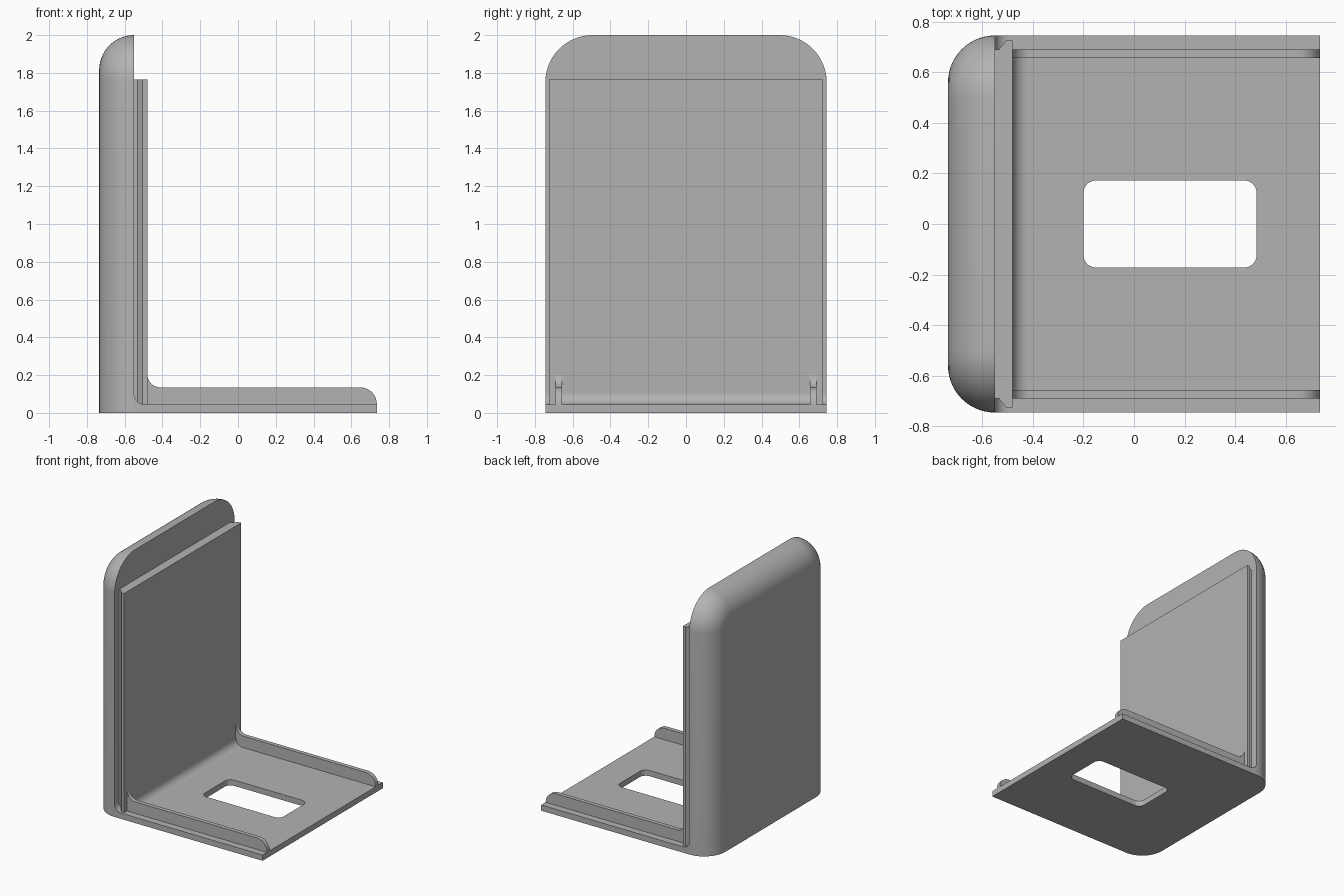
import bpy, bmesh
from math import sin, cos, pi, radians
from mathutils import Vector

cube = bpy.data.objects.get("Cube")
if cube:
    bpy.data.objects.remove(cube)

grey = bpy.data.materials.new("plain grey")
grey.use_nodes = True
colour = (0.45, 0.45, 0.45, 1)
grey.diffuse_color = colour
grey.node_tree.nodes["Principled BSDF"].inputs["Base Color"].default_value = colour

LEFT, FACE, LIP, END = -0.735, -0.55, -0.48, 0.735   # stations along x
HALF, FLOOR = 0.745, 0.045                           # half depth, floor thickness


def finish(name, bm):
    bmesh.ops.recalc_face_normals(bm, faces=bm.faces)
    mesh = bpy.data.meshes.new(name)
    bm.to_mesh(mesh)
    bm.free()
    mesh.materials.append(grey)
    mesh.shade_smooth()
    mesh.set_sharp_from_angle(angle=radians(30))
    obj = bpy.data.objects.new(name, mesh)
    bpy.context.collection.objects.link(obj)


def arc(cx, cy, r, start, end, n=10):
    """Points on a circular arc, angles in quarter turns."""
    angles = [(start + (end - start) * i / n) * pi / 2 for i in range(n + 1)]
    return [(cx + r * cos(a), cy + r * sin(a)) for a in angles]


def prism(name, loops, axis, low, high):
    """Extrude an outline (with optional holes) along y or z."""
    bm = bmesh.new()
    edges = []
    for loop in loops:
        vs = [bm.verts.new((a, low, b) if axis == "y" else (a, b, low)) for a, b in loop]
        edges += [bm.edges.new((v, vs[i - 1])) for i, v in enumerate(vs)]
    if len(loops) == 1:
        bm.faces.new(vs)
    else:
        bmesh.ops.triangle_fill(bm, edges=edges, use_beauty=True)
    new = bmesh.ops.extrude_face_region(bm, geom=bm.faces[:])["geom"]
    shift = Vector((0, high - low, 0) if axis == "y" else (0, 0, high - low))
    bmesh.ops.translate(bm, vec=shift, verts=[g for g in new if isinstance(g, bmesh.types.BMVert)])
    finish(name, bm)


# Upright slab: arched outline shrinking along a quarter round towards the outside
bm = bmesh.new()
rings = []
edge, corner = FACE - LEFT, 0.25
for i in range(15):
    t = i / 14 * pi / 2
    inset = edge * (1 - cos(t))
    h, r, cz = HALF - inset, corner - inset, 2 - corner
    cy = HALF - corner
    outline = [(-h, 0), (h, 0)] + arc(cy, cz, r, 0, 1, 16) + arc(-cy, cz, r, 1, 2, 16)
    rings.append([bm.verts.new((FACE - edge * sin(t), y, z)) for y, z in outline])
for a, b in zip(rings, rings[1:]):
    for i in range(len(a)):
        bm.faces.new((a[i - 1], a[i], b[i], b[i - 1]))
bm.faces.new(rings[0])
bm.faces.new(rings[-1])
finish("upright_slab", bm)

# Floor plate with a rounded window
x0, x1, wy, wr = -0.20, 0.485, 0.172, 0.05
window = (arc(x1 - wr, wy - wr, wr, 0, 1) + arc(x0 + wr, wy - wr, wr, 1, 2)
          + arc(x0 + wr, wr - wy, wr, 2, 3) + arc(x1 - wr, wr - wy, wr, 3, 4))
floor = [(FACE, -HALF), (END, -HALF), (END, HALF), (FACE, HALF)]
prism("floor_plate", [floor, window], "z", 0, FLOOR)

# Upright panel with dovetailed side edges
half_panel = [(FACE, 0.69), (-0.533, 0.69), (-0.505, 0.725), (LIP, 0.725)]
panel = half_panel + [(x, -y) for x, y in reversed(half_panel)]
prism("dovetail_panel", [panel], "z", FLOOR, 1.765)


def fillet(name, x, r, low, high):
    curve = arc(x + r, FLOOR + r, r, 2, 3)
    prism(name, [[(x, FLOOR)] + curve], "y", low, high)


# Coves where uprights meet the floor
fillet("panel_cove", LIP, 0.06, -0.66, 0.66)

# Side rails with a rounded nose and a swept root
top, root, nose = 0.135, 0.07, 0.088
rail = ([(LIP, FLOOR), (END, FLOOR)] + arc(END - nose, top - nose, nose, 0, 1)
        + arc(LIP + root, top + root, root, 3, 2))
for side, s in (("left", 1), ("right", -1)):
    low, high = sorted((s * 0.657, s * 0.69))
    prism("rail_" + side, [rail], "y", low, high)
    low, high = sorted((s * 0.69, s * HALF))
    fillet("groove_cove_" + side, FACE, 0.055, low, high)
